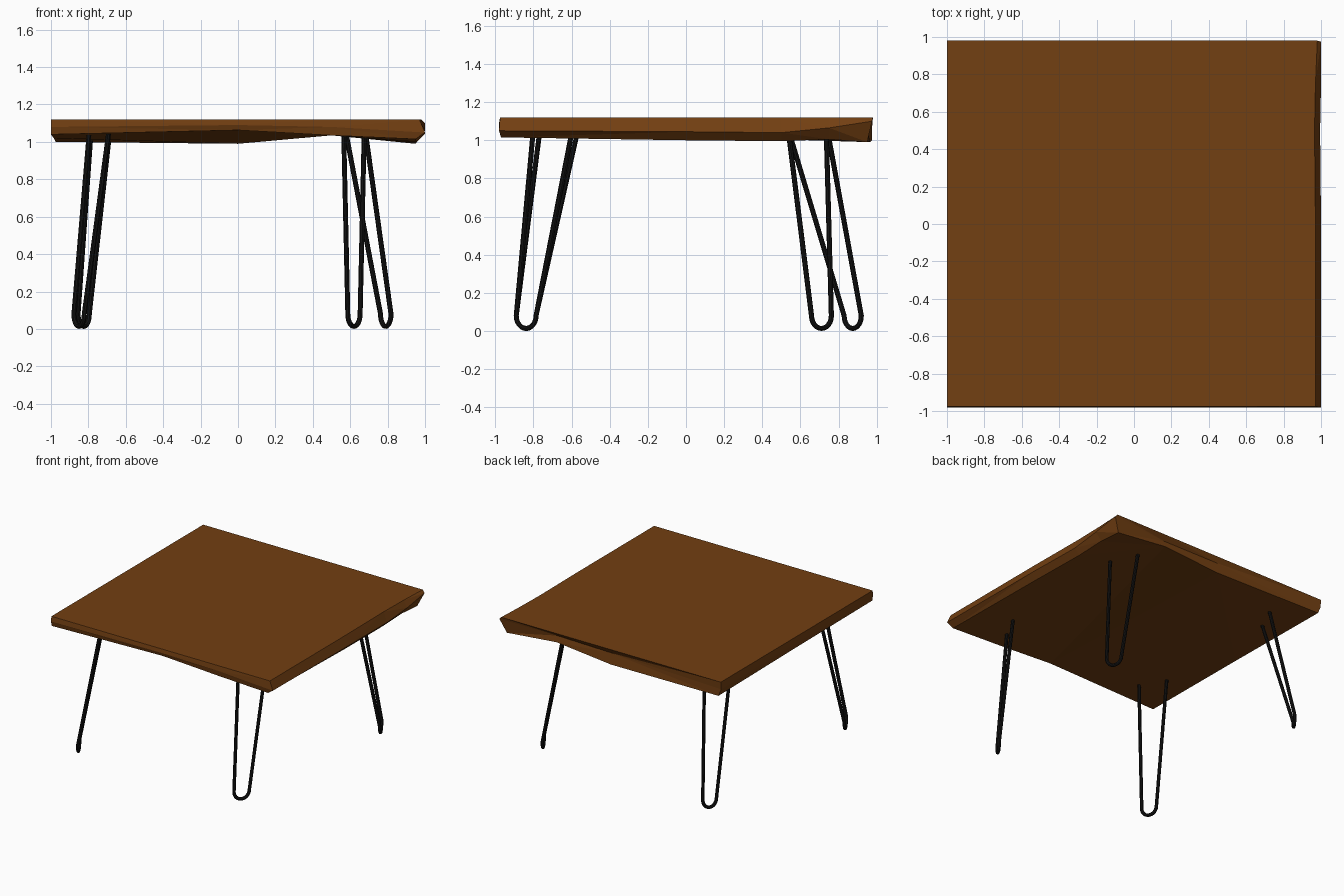
import bpy, bmesh, math
from mathutils import Vector

if "Cube" in bpy.data.objects:
    bpy.data.objects.remove(bpy.data.objects["Cube"])


def material(name, rgb):
    m = bpy.data.materials.new(name)
    m.diffuse_color = (*rgb, 1)
    m.use_nodes = True
    m.node_tree.nodes["Principled BSDF"].inputs["Base Color"].default_value = m.diffuse_color
    return m


wood = material("brown wood", (0.17, 0.050, 0.006))
metal = material("black metal", (0.006, 0.006, 0.006))

# Live-edge slab: stations run anticlockwise from the front left corner,
# each with a top rim (x, y), a middle rim (x, y, z) and a bottom rim (x, y, z)
TOP_Z = 1.12
stations = [
    ((-1, -.975), (-1, -.98, 1.08), (-1, -.97, 1.04)),
    ((0, -.975), (0, -.98, 1.09), (0, -.97, 1.063)),
    ((.5, -.975), (.5, -.98, 1.08), (.5, -.97, 1.035)),
    ((.97, -.975), (1, -.98, 1.05), (.95, -.97, 1.015)),
    ((.97, 0), (1, 0, 1.045), (.955, 0, 1.0)),
    ((.965, .5), (.995, .5, 1.04), (.95, .5, .995)),
    ((.97, .75), (1, .75, 1.065), (.95, .75, 1.005)),
    ((.98, .98), (1, .975, 1.10), (.95, .95, .99)),
    ((.5, .98), (.5, .945, 1.085), (.5, .955, 1.035)),
    ((0, .98), (0, .955, 1.08), (0, .965, .99)),
    ((-1, .98), (-1, .975, 1.06), (-.975, .975, 1.0)),
    ((-1, 0), (-1, 0, 1.07), (-.985, 0, 1.02)),
]
bm = bmesh.new()
rings = [
    [bm.verts.new((*s[0], TOP_Z)) for s in stations],
    [bm.verts.new(s[1]) for s in stations],
    [bm.verts.new(s[2]) for s in stations],
]
n = len(stations)
for up, low in zip(rings, rings[1:]):
    for i in range(n):
        j = (i + 1) % n
        bm.faces.new((low[i], low[j], up[j], up[i]))
bm.faces.new(rings[0])
# Underside in three strips running front to back
for strip in ((0, 1, 9, 10, 11), (1, 2, 8, 9), (2, 3, 4, 5, 6, 7, 8)):
    bm.faces.new([rings[2][i] for i in reversed(strip)])
bmesh.ops.triangulate(bm, faces=bm.faces[:])
bmesh.ops.recalc_face_normals(bm, faces=bm.faces[:])
mesh = bpy.data.meshes.new("table_top")
bm.to_mesh(mesh)
bm.free()
mesh.materials.append(wood)
bpy.context.collection.objects.link(bpy.data.objects.new("table_top", mesh))


# Hairpin leg: one bent rod from top a, round the foot, up to top b
def hairpin(name, foot, half, a, b, rod=0.0135):
    centre = Vector((*foot, 0.08))
    half = Vector((*half, 0))
    drop = Vector((0, 0, 0.08 - rod))
    pts = [Vector((*a, 1.06))]
    for k in range(13):
        t = math.pi * k / 12
        pts.append(centre - half * math.cos(t) - drop * math.sin(t))
    pts.append(Vector((*b, 1.06)))
    cu = bpy.data.curves.new(name, "CURVE")
    cu.dimensions = "3D"
    cu.bevel_depth = rod
    cu.bevel_resolution = 2
    cu.use_fill_caps = True
    sp = cu.splines.new("POLY")
    sp.points.add(len(pts) - 1)
    for p, co in zip(sp.points, pts):
        p.co = (*co, 1)
    cu.materials.append(metal)
    ob = bpy.data.objects.new(name, cu)
    bpy.context.collection.objects.link(ob)
    bpy.ops.object.select_all(action="DESELECT")
    ob.select_set(True)
    bpy.context.view_layer.objects.active = ob
    bpy.ops.object.convert(target="MESH")
    bpy.ops.object.shade_smooth_by_angle()


# half points from the foot centre towards the side of top b
hairpin("front_right_leg", (.62, -.838), (.033, .052), (.565, -.80), (.675, -.595))
hairpin("front_left_leg", (-.85, -.838), (.028, -.052), (-.795, -.565), (-.69, -.765))
hairpin("back_right_leg", (.79, .71), (.028, -.052), (.575, .735), (.68, .535))
hairpin("back_left_leg", (-.825, .874), (.03, .045), (-.785, .535), (-.685, .74))
